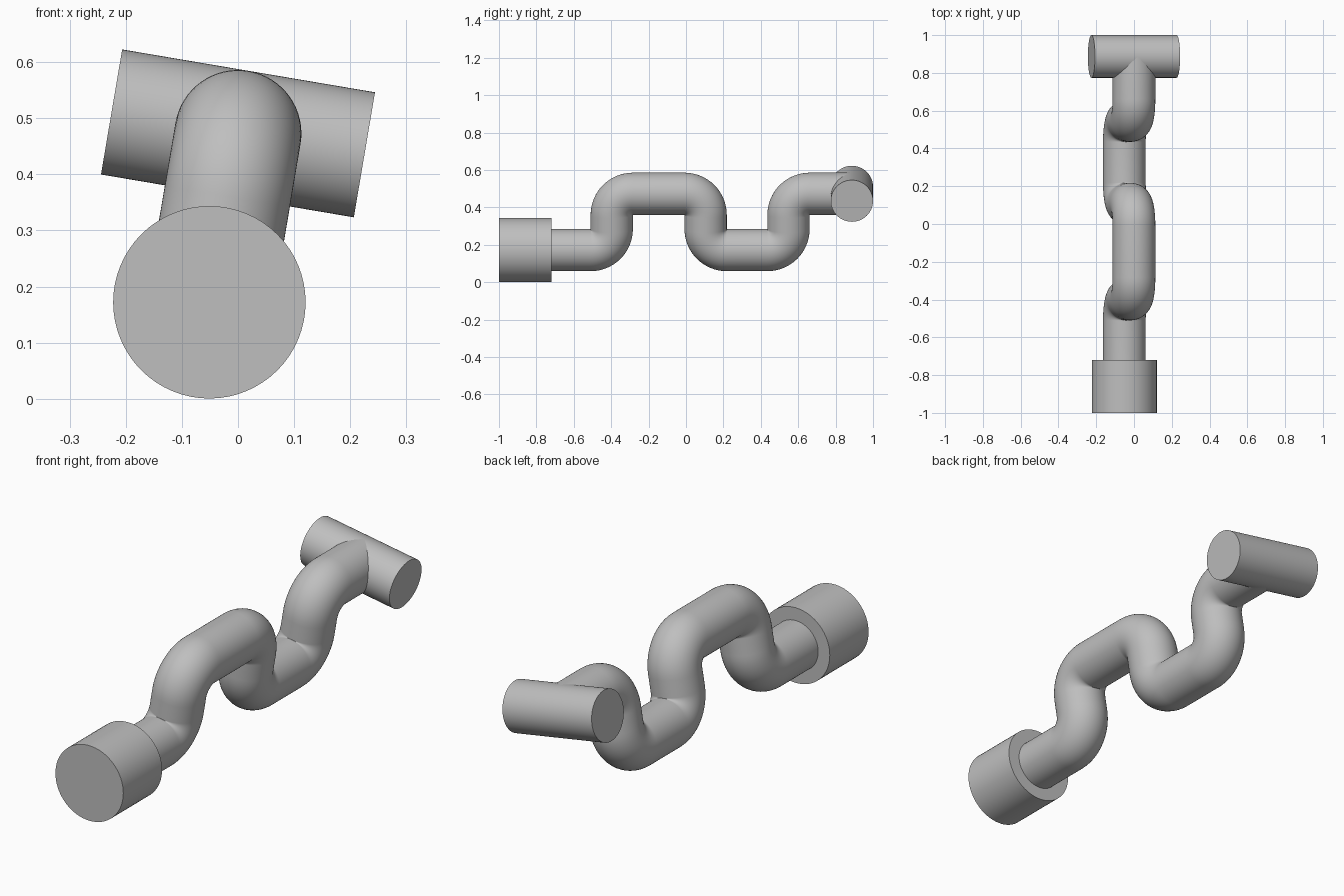
import bpy, bmesh, math
from mathutils import Vector, Matrix

if "Cube" in bpy.data.objects:
    bpy.data.objects.remove(bpy.data.objects["Cube"], do_unlink=True)

# One plain grey for every part
grey = bpy.data.materials.new("light_grey")
grey.use_nodes = True
grey.diffuse_color = (0.52, 0.52, 0.52, 1)
grey.node_tree.nodes["Principled BSDF"].inputs["Base Color"].default_value = (0.52, 0.52, 0.52, 1)

PIPE_R = 0.113          # pipe radius
BEND_R = 0.114          # centreline radius of each elbow
SIDES = 64
LOW = Vector((-0.051, 0, 0.172))    # lower run axis
HIGH = Vector((0.0, 0, 0.473))      # upper run axis
RISE = (HIGH - LOW).length
UP = (HIGH - LOW).normalized()      # tilted plane of the bends
FWD = Vector((0, 1, 0))
SIDE = FWD.cross(UP)


def finish(name, bm):
    bmesh.ops.recalc_face_normals(bm, faces=bm.faces[:])
    mesh = bpy.data.meshes.new(name)
    bm.to_mesh(mesh)
    bm.free()
    mesh.materials.append(grey)
    obj = bpy.data.objects.new(name, mesh)
    bpy.context.collection.objects.link(obj)
    bpy.ops.object.select_all(action='DESELECT')
    obj.select_set(True)
    bpy.context.view_layer.objects.active = obj
    bpy.ops.object.shade_smooth_by_angle(angle=math.radians(35))
    return obj


def cylinder(name, centre, axis, radius, length):
    bm = bmesh.new()
    rot = axis.to_track_quat('Z', 'Y').to_matrix().to_4x4()
    bmesh.ops.create_cone(bm, cap_ends=True, segments=SIDES, radius1=radius,
                          radius2=radius, depth=length,
                          matrix=Matrix.Translation(centre) @ rot)
    return finish(name, bm)


# Centreline as (along y, height, heading), stepping between low and high runs
path = [(-0.74, 0.0, 0.0)]
STEPS = 16
for y, sign in ((-0.397, 1), (0.105, -1), (0.548, 1)):
    start = 0.0 if sign > 0 else RISE
    for i in range(STEPS + 1):              # elbow into the riser
        a = math.pi / 2 * i / STEPS
        path.append((y - BEND_R + BEND_R * math.sin(a),
                     start + sign * BEND_R * (1 - math.cos(a)), sign * a))
    for i in range(STEPS + 1):              # elbow out of the riser
        a = math.pi / 2 * (1 - i / STEPS)
        path.append((y + BEND_R - BEND_R * math.sin(a),
                     start + sign * (RISE - BEND_R * (1 - math.cos(a))), sign * a))
path.append((0.887, RISE, 0.0))

# Bent pipe: a circle swept along the centreline
bm = bmesh.new()
rings = []
for y, h, heading in path:
    centre = LOW + FWD * y + UP * h
    normal = UP * math.cos(heading) - FWD * math.sin(heading)
    rings.append([bm.verts.new(centre + PIPE_R * (SIDE * math.cos(t) + normal * math.sin(t)))
                  for t in (2 * math.pi * k / SIDES for k in range(SIDES))])
for a, b in zip(rings, rings[1:]):
    for k in range(SIDES):
        n = (k + 1) % SIDES
        bm.faces.new((a[k], a[n], b[n], b[k]))
bm.faces.new(rings[0])
bm.faces.new(rings[-1])
finish("bent_pipe", bm)

# Wide front socket and the crossbar at the back
cylinder("front_socket", LOW + FWD * -0.86, FWD, 0.1715, 0.28)
cylinder("rear_crossbar", HIGH + FWD * 0.887, SIDE, PIPE_R, 0.457)
